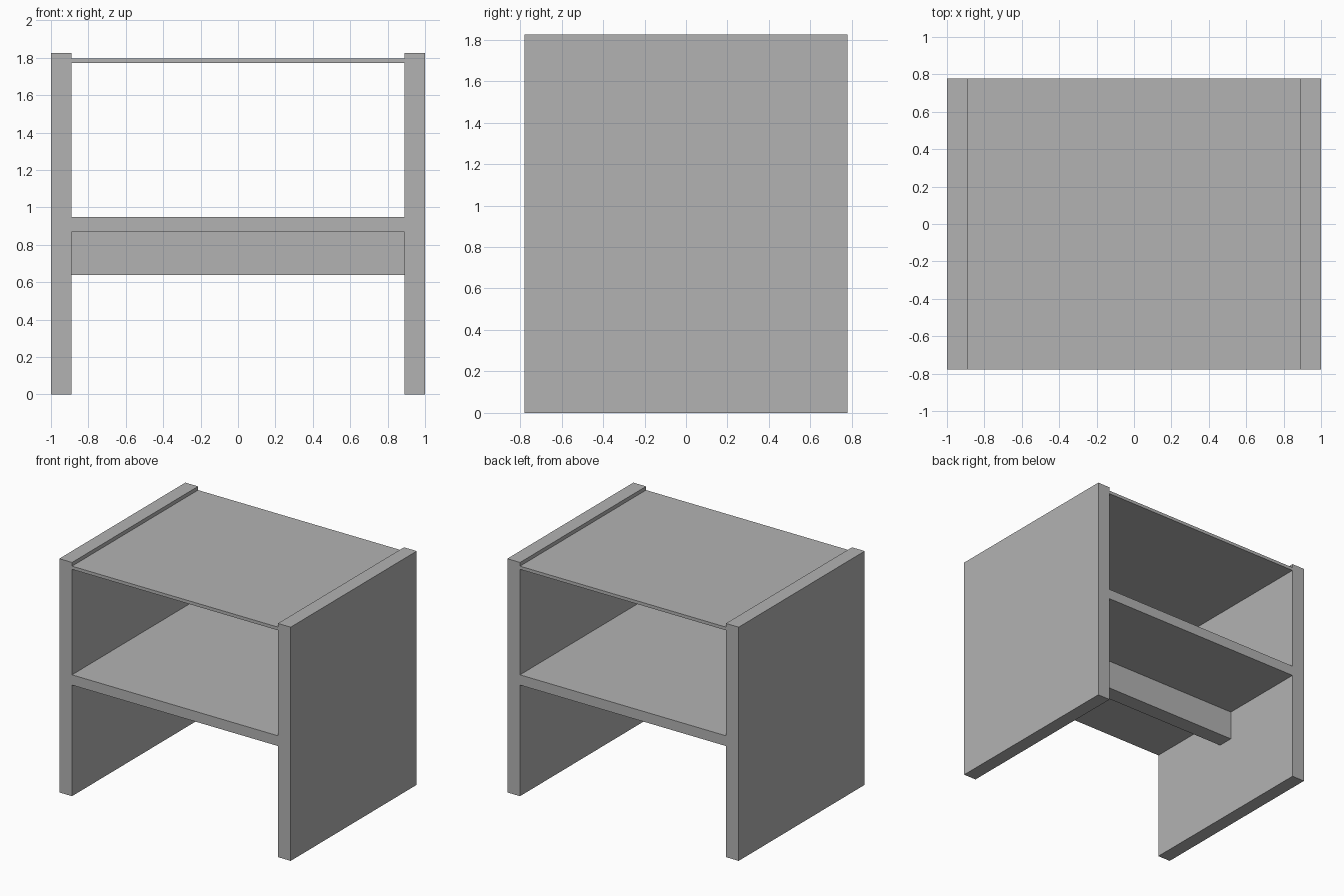
import bpy

# Remove the default cube
cube = bpy.data.objects.get("Cube")
if cube:
    bpy.data.objects.remove(cube, do_unlink=True)

# Single flat colour
GREY = (0.45, 0.45, 0.45, 1.0)
mat = bpy.data.materials.new("grey")
mat.use_nodes = True
mat.diffuse_color = GREY
mat.node_tree.nodes["Principled BSDF"].inputs["Base Color"].default_value = GREY

# Overall dimensions
HALF_WIDTH, HALF_DEPTH, HEIGHT = 1.0, 0.778, 1.826
INNER = 0.89


def board(name, x, y, z):
    """Box spanning the (low, high) range on each axis."""
    bpy.ops.mesh.primitive_cube_add(size=1)
    obj = bpy.context.object
    obj.name = name
    spans = (x, y, z)
    obj.location = [(lo + hi) / 2 for lo, hi in spans]
    obj.scale = [hi - lo for lo, hi in spans]
    bpy.ops.object.transform_apply(location=False, rotation=False, scale=True)
    obj.data.materials.append(mat)
    return obj


depth = (-HALF_DEPTH, HALF_DEPTH)
between = (-INNER, INNER)

# Side panels
board("right_side_panel", (-HALF_WIDTH, -INNER), depth, (0, HEIGHT))
board("left_side_panel", (INNER, HALF_WIDTH), depth, (0, HEIGHT))

# Thin top, thick shelf and the beam carrying it
board("top_panel", between, depth, (1.772, 1.797))
board("shelf", between, depth, (0.868, 0.948))
board("shelf_beam", between, (-0.063, 0.063), (0.638, 0.868))
